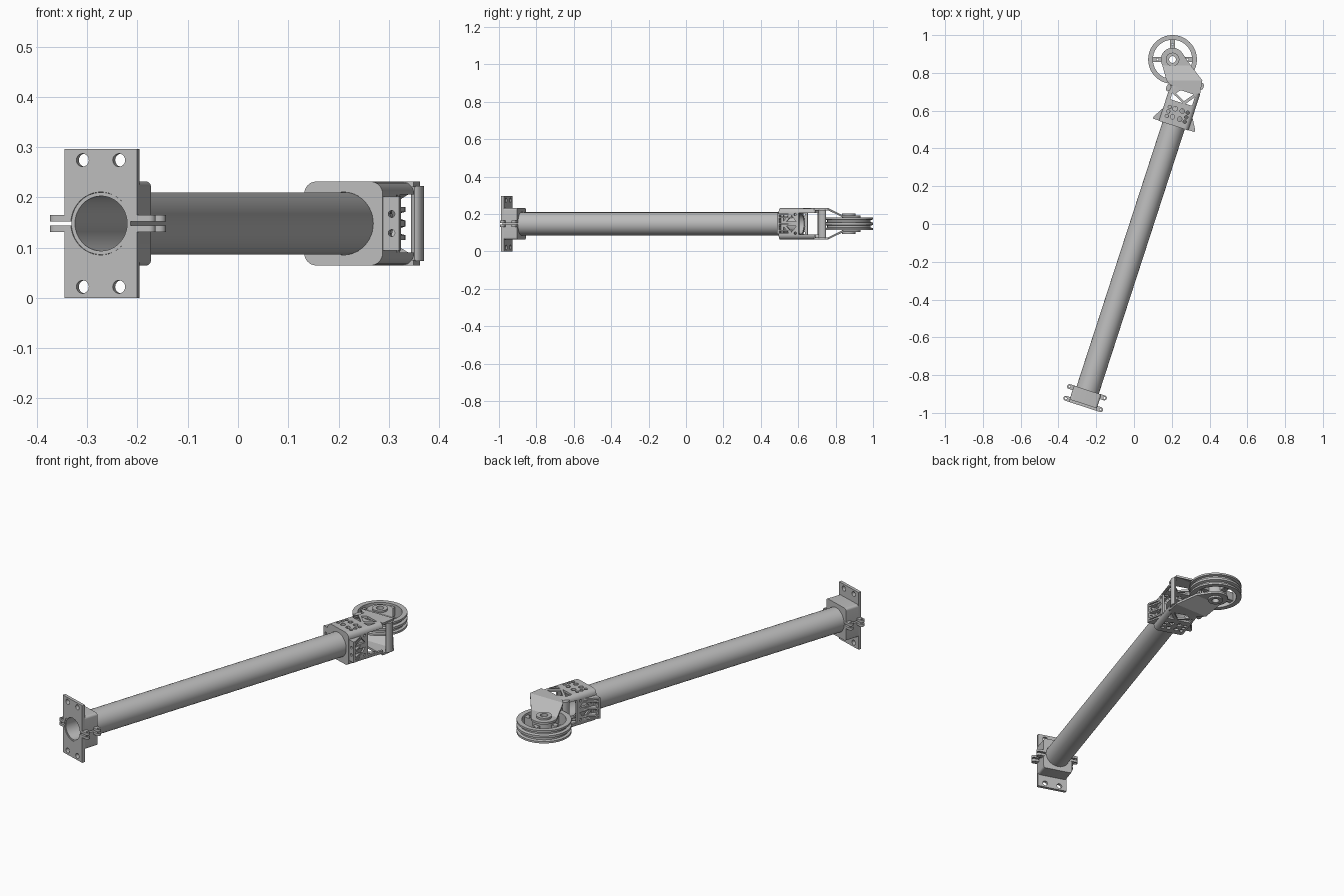
import bpy, bmesh
from math import sin, cos, pi, radians
from mathutils import Matrix, Vector

if "Cube" in bpy.data.objects:
    bpy.data.objects.remove(bpy.data.objects["Cube"])

grey = bpy.data.materials.new("plain grey")
grey.use_nodes = True
grey.diffuse_color = (0.5, 0.5, 0.5, 1)
grey.node_tree.nodes["Principled BSDF"].inputs["Base Color"].default_value = (0.5, 0.5, 0.5, 1)

# Frames: local x across the arm, y along the arm, z up from the centre line
ARM = Matrix.Translation((-0.273, -0.965, 0.148)) @ Matrix.Rotation(radians(-18), 4, 'Z')
WHEEL = Matrix.Translation((0.204, 0.871, 0.148))
LEVEL = Matrix.Translation((0, 0, 0.148))
AXES = {'X': Matrix(((0, 0, 1, 0), (1, 0, 0, 0), (0, 1, 0, 0), (0, 0, 0, 1))),
        'Y': Matrix(((1, 0, 0, 0), (0, 0, 1, 0), (0, 1, 0, 0), (0, 0, 0, 1))),
        'Z': Matrix.Identity(4)}


def finish(name, bm):
    bmesh.ops.remove_doubles(bm, verts=bm.verts, dist=1e-5)
    bmesh.ops.recalc_face_normals(bm, faces=bm.faces)
    mesh = bpy.data.meshes.new(name)
    bm.to_mesh(mesh)
    bm.free()
    mesh.materials.clear()
    mesh.materials.append(grey)
    ob = bpy.data.objects.new(name, mesh)
    bpy.context.collection.objects.link(ob)
    return ob


def prism(name, loops, lo, hi, axis='Z', base=ARM):
    """Extrude an outline (first loop) with holes (other loops) along an axis."""
    cu = bpy.data.curves.new(name, 'CURVE')
    cu.dimensions, cu.fill_mode, cu.extrude = '2D', 'BOTH', (hi - lo) / 2
    for loop in loops:
        sp = cu.splines.new('POLY')
        sp.points.add(len(loop) - 1)
        for p, (a, b) in zip(sp.points, loop):
            p.co = (a, b, 0, 1)
        sp.use_cyclic_u = True
    tmp = bpy.data.objects.new("outline", cu)
    bpy.context.collection.objects.link(tmp)
    bpy.context.view_layer.update()
    mesh = bpy.data.meshes.new_from_object(tmp.evaluated_get(bpy.context.evaluated_depsgraph_get()))
    bm = bmesh.new()
    bm.from_mesh(mesh)
    bpy.data.objects.remove(tmp)
    bpy.data.meshes.remove(mesh)
    bm.transform(base @ AXES[axis] @ Matrix.Translation((0, 0, (lo + hi) / 2)))
    return finish(name, bm)


def lathe(name, profile, base):
    bm = bmesh.new()
    vs = [bm.verts.new((r, 0, z)) for r, z in profile]
    es = [bm.edges.new((vs[i - 1], vs[i])) for i in range(len(vs))]
    bmesh.ops.spin(bm, geom=vs + es, cent=(0, 0, 0), axis=(0, 0, 1), angle=2 * pi, steps=64)
    bm.transform(base)
    return finish(name, bm)


def cut(ob, cutters):
    for c in cutters:
        c.hide_render = True
        m = ob.modifiers.new("cut", 'BOOLEAN')
        m.operation, m.solver, m.object = 'DIFFERENCE', 'EXACT', c
    bpy.context.view_layer.update()
    new = bpy.data.meshes.new_from_object(ob.evaluated_get(bpy.context.evaluated_depsgraph_get()))
    ob.modifiers.clear()
    ob.data = new
    for c in cutters:
        bpy.data.objects.remove(c)


def circle(x, y, r, n=24, a0=0.0, a1=2 * pi):
    return [(x + r * cos(a0 + (a1 - a0) * i / n), y + r * sin(a0 + (a1 - a0) * i / n)) for i in range(n)]


def rect(x0, x1, y0, y1):
    return [(x0, y0), (x1, y0), (x1, y1), (x0, y1)]


def rounded(w, h, r):
    pts = []
    for k, (sx, sy) in enumerate(((1, 1), (-1, 1), (-1, -1), (1, -1))):
        pts += circle(sx * (w - r), sy * (h - r), r, 6, k * pi / 2, (k + 1) * pi / 2)
        pts.append((sx * (w - r) + r * cos((k + 1) * pi / 2), sy * (h - r) + r * sin((k + 1) * pi / 2)))
    return pts


# Long hollow tube
prism("main_tube", [circle(0, 0, 0.062, 48), circle(0, 0, 0.0545, 48)], 0.002, 1.66, 'Y')

# Foot: flange plate and clamp block, both split at mid height
bolts = [circle(sx * 0.038, sz * 0.126, 0.013) for sx in (-1, 1) for sz in (-1, 1)]
bore = circle(0, 0, 0.0625, 48)
for name, outline, holes, lo, hi in (
        ("foot_plate", rect(-0.076, 0.076, -0.148, 0.148), bolts, 0, 0.016),
        ("foot_clamp", rounded(0.076, 0.084, 0.012), [], 0.016, 0.09)):
    ob = prism(name, [outline, bore] + holes, lo, hi, 'Y')
    cut(ob, [prism("slit", [rect(-0.2, 0.2, -0.004, 0.004)], -0.1, 0.2, 'Y')])

# Clamp ears with bolt holes, in pairs above and below the slit
for s in (-1, 1):
    for u in (0.013, 0.078):
        ear = [(s * 0.07, u - 0.013)] + [(s * x, y) for x, y in circle(0.097, u, 0.013, 12, -pi / 2, pi / 2)]
        ear += [(s * 0.097, u + 0.013), (s * 0.07, u + 0.013)]
        for lo in (-0.017, 0.004):
            prism("foot_ear", [ear, circle(s * 0.097, u, 0.006, 12)], lo, lo + 0.013)

# Head housing: rounded shell with lightening holes
W, H = 0.082, 0.0835
head = prism("head_shell", [rounded(W, H, 0.025), rounded(W - 0.011, H - 0.011, 0.015)], 1.572, 1.765, 'Y')
top_holes = [[(-0.06, 1.69), (0.01, 1.69), (-0.06, 1.725)], [(0.025, 1.692), (0.06, 1.692), (0.06, 1.74)],
             [(0.012, 1.702), (0.05, 1.752), (-0.022, 1.752), (-0.042, 1.73)]]
top_holes += [circle(x, u, 0.009, 12) for x in (-0.05, 0.05) for u in (1.6, 1.625, 1.65)]
top_holes += [circle(x, u, 0.012, 12) for x in (-0.02, 0.02) for u in (1.605, 1.65)]
side_holes = [rect(1.675, 1.80, -0.058, 0.058)]
for s in (-1, 1):
    side_holes += [[(1.59, s * 0.015), (1.59, s * 0.052), (1.62, s * 0.052)],
                   [(1.605, s * 0.012), (1.66, s * 0.012), (1.635, s * 0.045)],
                   circle(1.655, s * 0.05, 0.007, 12)]
cut(head, [prism("hole", [h], -0.2, 0.2, 'Z') for h in top_holes] +
    [prism("hole", [h], -0.2, 0.2, 'X') for h in side_holes])
prism("head_front_wall", [rounded(W, H, 0.025), bore], 1.562, 1.573, 'Y')
prism("tube_collar", [circle(0, 0, 0.068, 48), bore], 1.573, 1.66, 'Y')

# Side lugs with triangular gussets and bolts
for s in (-1, 1):
    lug = rect(s * 0.078, s * 0.116, -0.054, 0.054)
    prism("side_lug", [lug] + [circle(s * 0.1, z, 0.007, 12) for z in (-0.019, 0.019)], 1.564, 1.576, 'Y')
    for z in (-0.05, -0.036, 0, 0.036, 0.05):
        prism("lug_gusset", [[(s * 0.078, 1.575), (s * 0.116, 1.575), (s * 0.078, 1.64)]], z - 0.004, z + 0.004)


# Fork: flat wedge, sloping cheek and hub lug, above and below the wheel
def to_world(v, u):
    p = ARM @ Vector((v, u, 0))
    return (p.x, p.y)


FLAT_END, SLOPE_END, DROP = 0.76, 0.84, 0.039
wedge = [to_world(-W, 1.762), to_world(W, 1.762), (0.362, FLAT_END), (0.172, FLAT_END)]
cheek = [(0.172, FLAT_END), (0.362, FLAT_END), (0.3, SLOPE_END), (0.15, SLOPE_END)]
lug = [(0.3, SLOPE_END)] + circle(0.204, 0.871, 0.062, 24, radians(35), radians(210)) + [(0.15, SLOPE_END)]
for s, side in ((1, "upper"), (-1, "lower")):
    for name, loops in (("wedge", [wedge]), ("cheek", [cheek]), ("hub_lug", [lug, circle(0.204, 0.871, 0.018)])):
        lo, hi = sorted((s * (H - 0.011), s * H))
        ob = prism(side + "_" + name, loops, lo, hi, 'Z', LEVEL)
        for v in ob.data.vertices:
            t = min(max((v.co.y - FLAT_END) / (SLOPE_END - FLAT_END), 0), 1)
            v.co.z -= s * DROP * t
    # Hub washer
    lo, hi = sorted((s * 0.03, s * 0.054))
    prism(side + "_hub_washer", [circle(0, 0, 0.036, 32), circle(0, 0, 0.018)], lo, hi, 'Z', WHEEL)

# Posts joining the two fork cheeks
for v, u in ((0.076, 1.805), (-0.088, 1.745)):
    post = [(v + 0.012 * cos(a), u + 0.02 * sin(a)) for a in [i * pi / 8 for i in range(16)]]
    prism("fork_post", [post], -0.075, 0.075)

# Wheel: grooved rim, hub and four spokes
half = [(0.104, 0.033), (0.129, 0.033), (0.129, 0.023), (0.116, 0.02), (0.116, 0.01), (0.129, 0.006)]
lathe("wheel_rim", half + [(r, -z) for r, z in reversed(half)], WHEEL)
lathe("wheel_hub", [(0.018, 0.03), (0.055, 0.03), (0.055, -0.03), (0.018, -0.03)], WHEEL)
for k in range(4):
    turn = WHEEL @ Matrix.Rotation(k * pi / 2, 4, 'Z')
    prism("wheel_spoke", [rect(0.05, 0.108, -0.014, 0.014), circle(0.08, 0, 0.006, 12)], -0.022, 0.022, 'Z', turn)

# Smooth the round parts, keeping edges sharp
bpy.ops.object.select_all(action='DESELECT')
for ob in bpy.context.collection.objects:
    if ob.type == 'MESH' and ob.data.materials and ob.data.materials[0] == grey:
        ob.select_set(True)
        bpy.context.view_layer.objects.active = ob
bpy.ops.object.shade_smooth_by_angle(angle=radians(30))
